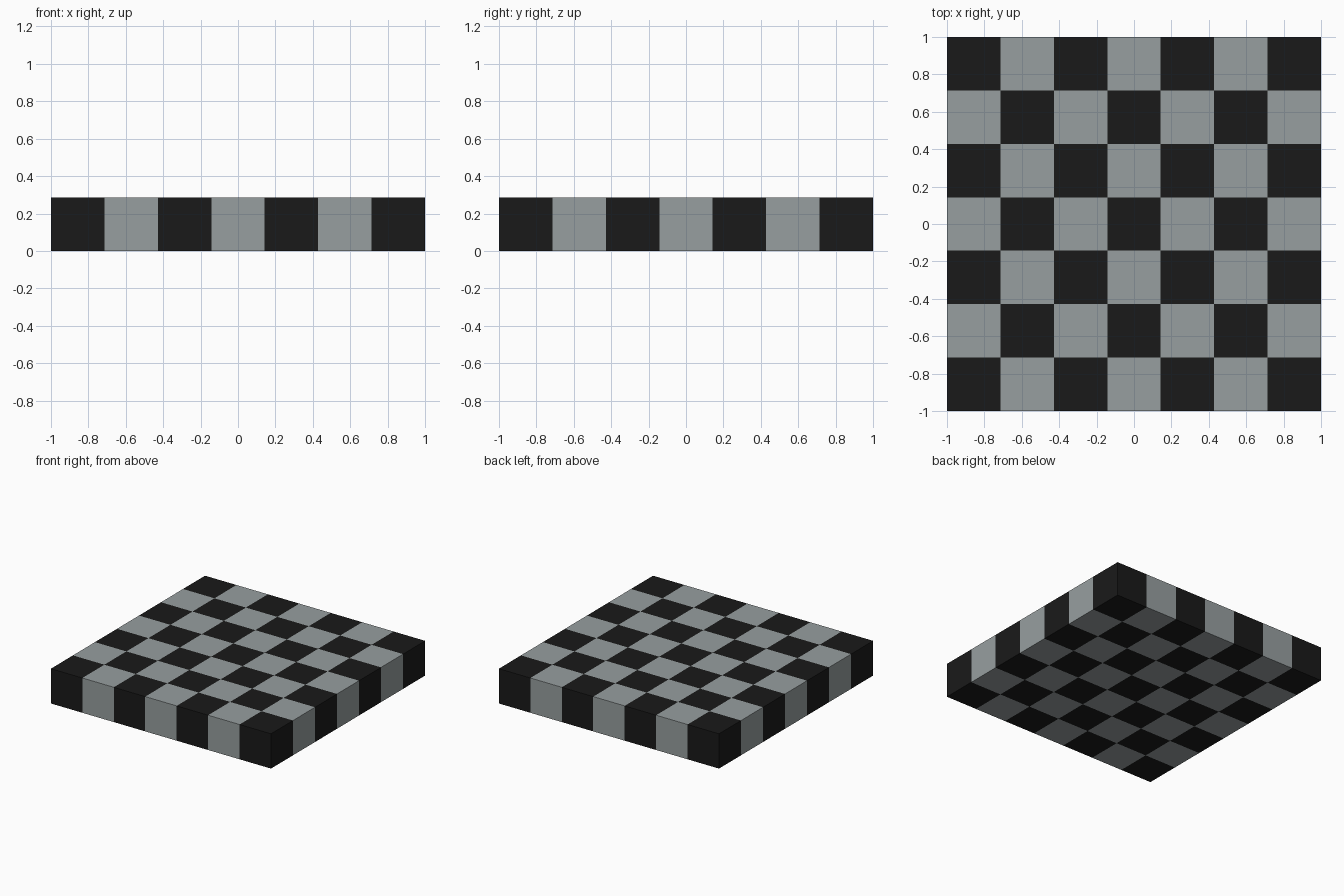
import bpy
import bmesh

if "Cube" in bpy.data.objects:
    bpy.data.objects.remove(bpy.data.objects["Cube"])

N = 7            # tiles per side
S = 2.0 / N      # tile edge length


def tile_mesh(name, color):
    """A coloured cube standing on z = 0."""
    mat = bpy.data.materials.new(name + "_colour")
    mat.diffuse_color = (*color, 1.0)
    mat.use_nodes = True
    mat.node_tree.nodes["Principled BSDF"].inputs["Base Color"].default_value = mat.diffuse_color
    mesh = bpy.data.meshes.new(name)
    bm = bmesh.new()
    bmesh.ops.create_cube(bm, size=S)
    bmesh.ops.translate(bm, verts=bm.verts, vec=(0, 0, S / 2))
    bm.to_mesh(mesh)
    bm.free()
    mesh.materials.append(mat)
    return mesh


kinds = [("dark_tile", tile_mesh("dark_tile", (0.01, 0.01, 0.01))),
         ("light_tile", tile_mesh("light_tile", (0.31, 0.345, 0.35)))]

# Checkerboard slab of cubes, dark in the corners
for row in range(N):
    for col in range(N):
        name, mesh = kinds[(row + col) % 2]
        tile = bpy.data.objects.new(f"{name}_{row + 1}_{col + 1}", mesh)
        tile.location = ((col - (N - 1) / 2) * S, (row - (N - 1) / 2) * S, 0)
        bpy.context.collection.objects.link(tile)
